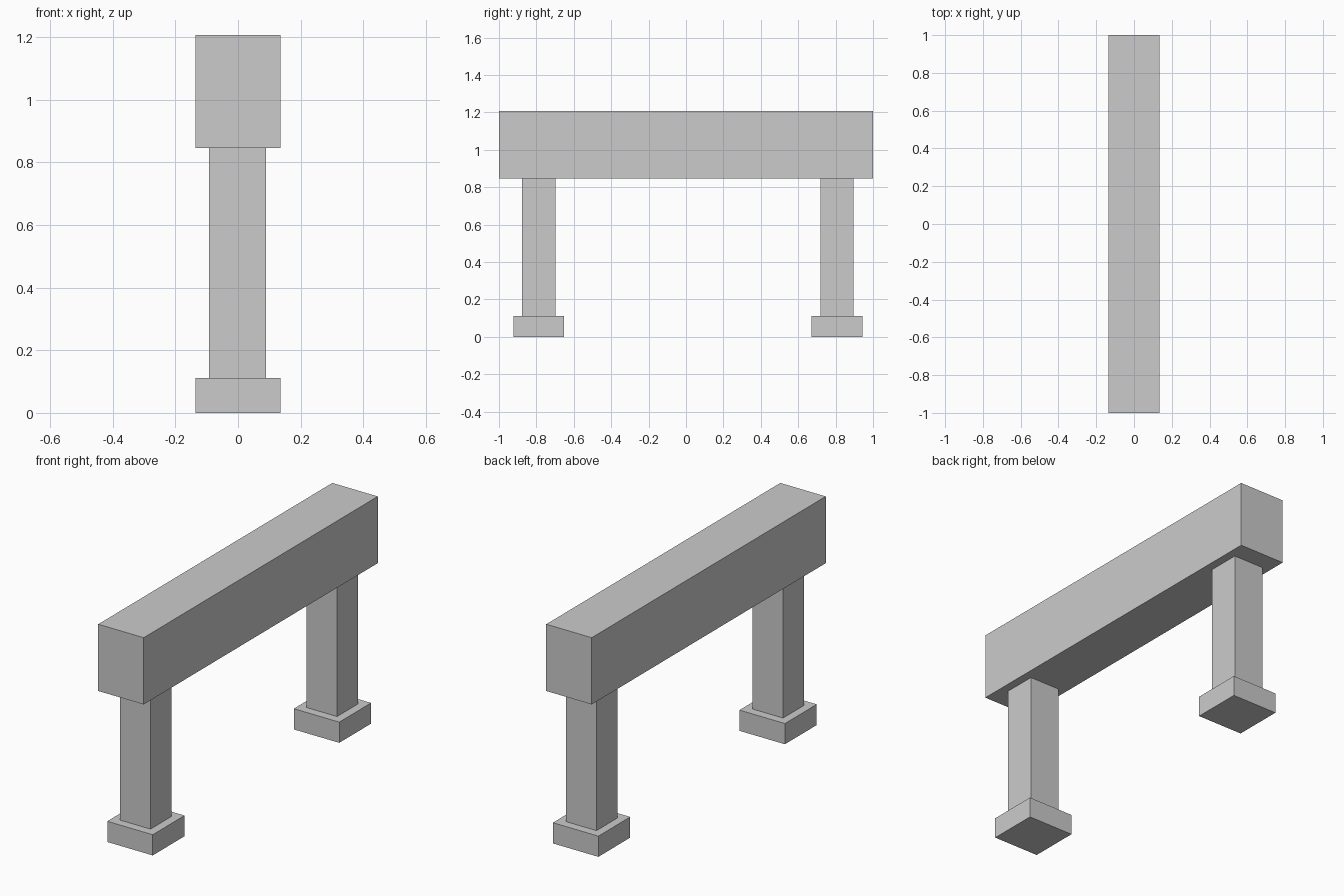
import bpy

if "Cube" in bpy.data.objects:
    bpy.data.objects.remove(bpy.data.objects["Cube"])


def box(name, x, y, z):
    """Box spanning the given (min, max) ranges."""
    bpy.ops.mesh.primitive_cube_add(size=1, location=[sum(r) / 2 for r in (x, y, z)])
    ob = bpy.context.object
    ob.name = name
    ob.scale = [r[1] - r[0] for r in (x, y, z)]
    bpy.ops.object.transform_apply(location=False, rotation=False, scale=True)
    return ob


HALF = 0.136            # half width of beam and footings
FOOT_TOP, BEAM_BOTTOM, TOP = 0.112, 0.846, 1.207

# Long top beam
box("beam", (-HALF, HALF), (-1, 1), (BEAM_BOTTOM, TOP))

# Two columns on square footings, slightly off-centre along the beam
for side, y in (("front", -0.787), ("back", 0.807)):
    box(side + "_footing", (-HALF, HALF), (y - HALF, y + HALF), (0, FOOT_TOP))
    box(side + "_column", (-0.092, 0.09), (y - 0.089, y + 0.089), (FOOT_TOP, BEAM_BOTTOM))
